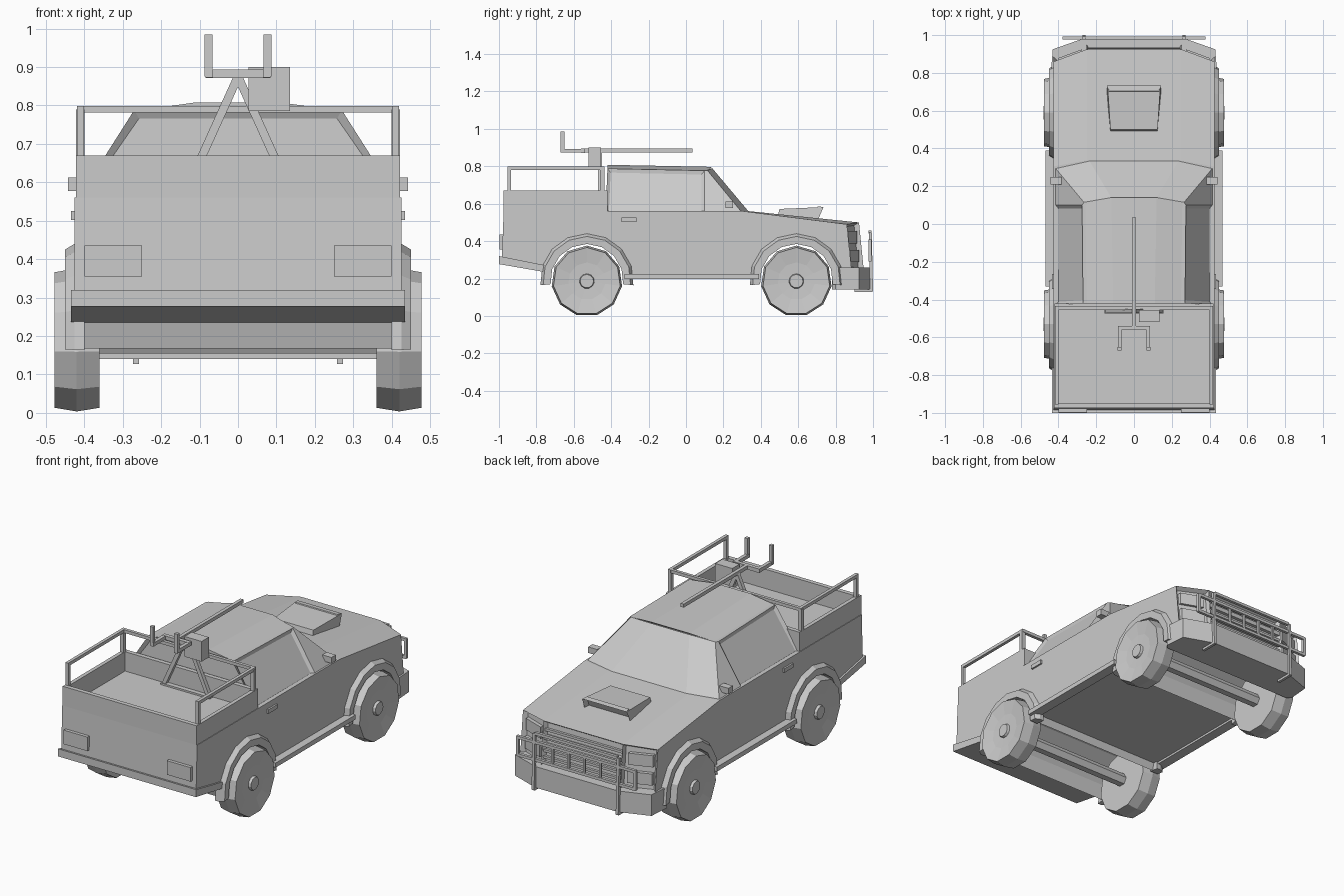
import bpy, bmesh
from math import sin, cos, pi, radians
from mathutils import Vector


def finish(name, bm):
    bmesh.ops.recalc_face_normals(bm, faces=bm.faces)
    me = bpy.data.meshes.new(name)
    bm.to_mesh(me)
    bm.free()
    ob = bpy.data.objects.new(name, me)
    bpy.context.collection.objects.link(ob)
    return ob


def loft(name, rings, select=None, inset=0.02, depth=-0.012):
    """Skin closed rings of equal length, cap the ends, inset selected faces."""
    bm = bmesh.new()
    rows = [[bm.verts.new(p) for p in r] for r in rings]
    for a, b in zip(rows, rows[1:]):
        for i in range(len(a)):
            j = (i + 1) % len(a)
            bm.faces.new((a[i], a[j], b[j], b[i]))
    bm.faces.new(rows[0])
    bm.faces.new(rows[-1])
    bmesh.ops.recalc_face_normals(bm, faces=bm.faces)
    if select:
        fs = [f for f in bm.faces if select(f)]
        bmesh.ops.inset_individual(bm, faces=fs, thickness=inset)
        bmesh.ops.translate(bm, verts=[], vec=(0, 0, 0))
        for f in fs:
            n = f.normal.copy()
            for v in f.verts:
                v.co += n * depth
    return finish(name, bm)


def side_prism(name, prof, x0, x1):
    return loft(name, [[(x, y, z) for y, z in prof] for x in (x0, x1)])


def box(name, x0, x1, y0, y1, z0, z1):
    return side_prism(name, [(y0, z0), (y1, z0), (y1, z1), (y0, z1)], x0, x1)


def bar(name, a, b, w=0.018):
    a, b = Vector(a), Vector(b)
    d = (b - a).normalized()
    u = d.cross(Vector((0, 1, 0) if abs(d.y) < 0.9 else (0, 0, 1))).normalized() * w / 2
    v = d.cross(u).normalized() * w / 2
    return loft(name, [[p + u + v, p - u + v, p - u - v, p + u - v] for p in (a, b)])


def arc(cy, r, n=9, a0=-6, a1=186):
    return [(cy + r * cos(radians(a0 + (a1 - a0) * i / (n - 1))),
             0.19 + r * sin(radians(a0 + (a1 - a0) * i / (n - 1)))) for i in range(n)]


REAR, FRONT = -0.53, 0.59

# Main body: side profile with wheel arches, front pushed out at the middle
def body_ring(x, mid):
    d = 0.065 if mid else 0.0
    prof = [(-0.975, 0.56), (0.305 + d * 0.5, 0.56), (0.86 + d, 0.49 + d * 0.15),
            (0.885 + d, 0.25), (0.85, 0.22)]
    prof += arc(FRONT, 0.21) + [(0.37, 0.21), (-0.31, 0.21)] + arc(REAR, 0.21)
    prof += [(-0.76, 0.24), (-0.985, 0.28)]
    return [(x, y, z) for y, z in prof]

loft("body", [body_ring(-0.425, 0), body_ring(-0.25, 1), body_ring(0.25, 1), body_ring(0.425, 0)],
     lambda f: f.normal.y > 0.5 and f.calc_center_median().y > 0.86, 0.018, -0.025)

# Cargo bed walls
for s in (-1, 1):
    box("bed_side", s * 0.40, s * 0.422, -0.975, -0.43, 0.555, 0.67)
box("tailgate_top", -0.42, 0.42, -0.975, -0.95, 0.555, 0.67)
box("bed_front_wall", -0.42, 0.42, -0.445, -0.42, 0.555, 0.67)

# Cab with recessed glass
base = [(-0.42, -0.43), (-0.42, 0.1), (-0.42, 0.30), (-0.24, 0.34), (0.24, 0.34),
        (0.42, 0.30), (0.42, 0.1), (0.42, -0.43)]
roof = [(-0.27, -0.42, 0.788), (-0.275, 0.10, 0.777), (-0.265, 0.115, 0.777), (-0.12, 0.14, 0.79),
        (0.12, 0.14, 0.79), (0.265, 0.115, 0.777), (0.275, 0.10, 0.777), (0.27, -0.42, 0.788)]
loft("cab", [[(x, y, 0.552) for x, y in base], roof],
     lambda f: abs(f.normal.z) < 0.8 and (abs(f.normal.x) > 0.7 and f.calc_area() > 0.05
                                          or f.normal.y < -0.7), 0.025)
loft("roof_panel", [[(x, -0.42, z) for x, z in ((-0.27, 0.785), (-0.11, 0.808), (0.11, 0.808), (0.27, 0.785))],
                    [(-0.27, 0.11, 0.775), (-0.12, 0.14, 0.797), (0.12, 0.14, 0.797), (0.27, 0.11, 0.775)]])

# Hood scoop, with its raised mouth
loft("hood_scoop", [[(-0.125, 0.49, 0.53), (0.125, 0.49, 0.53), (0.125, 0.50, 0.572), (-0.125, 0.50, 0.572)],
                    [(-0.145, 0.70, 0.50), (0.145, 0.70, 0.50), (0.14, 0.735, 0.582), (-0.14, 0.735, 0.582)]],
     lambda f: f.normal.y > 0.7, 0.012, -0.03)

# Bumpers
outline = [(-0.42, 0.78), (-0.44, 0.80), (-0.43, 0.925), (-0.26, 0.985),
           (0.26, 0.985), (0.43, 0.925), (0.44, 0.80), (0.42, 0.78)]
loft("front_bumper", [[(x, y, z) for x, y in outline] for z in (0.14, 0.26)])
side_prism("rear_bumper", [(-1, 0.32), (-1, 0.277), (-0.74, 0.232), (-0.74, 0.268)], -0.435, 0.435)

# Grille slats and dividers
for i, z in enumerate((0.30, 0.335, 0.37, 0.41, 0.45)):
    y = 0.945 - (z - 0.25) * 0.1
    bar("grille_slat", (-0.245, y - 0.012, z), (0.245, y - 0.012, z), 0.024 if i == 3 else 0.014)

# Bull bar
for z in (0.45, 0.40, 0.30):
    e = 0.26 if z == 0.45 else 0.375
    bar("bull_bar_cross", (-e, 0.984, z), (e, 0.984, z), 0.016)
for x in (-0.15, -0.05, 0.05, 0.15):
    bar("bull_bar_upright", (x, 0.984, 0.30), (x, 0.984, 0.40), 0.012)

for s in (-1, 1):
    bar("bull_bar_post", (s * 0.265, 0.985, 0.45), (s * 0.265, 0.992, 0.13), 0.016)
    bar("bull_bar_end", (s * 0.37, 0.984, 0.295), (s * 0.37, 0.984, 0.405), 0.016)
    bar("bull_bar_foot", (s * 0.265, 0.90, 0.135), (s * 0.265, 0.995, 0.135), 0.016)
    # Stacked headlights on the angled corners
    for z in (0.32, 0.42):
        o = 0.01 if z > 0.4 else 0
        loft("headlight", [[(s * 0.275, 0.925 - o, z + h), (s * 0.40, 0.879 - o, z + h),
                            (s * 0.40, 0.84 - o, z + h), (s * 0.275, 0.88 - o, z + h)] for h in (-0.033, 0.033)])
    # Tail lights, running boards, handles, mirrors
    box("tail_light", s * 0.25, s * 0.40, -0.998, -0.96, 0.355, 0.435)
    box("running_board", s * 0.41, s * 0.468, -0.33, 0.39, 0.198, 0.224)
    box("door_handle", s * 0.42, s * 0.435, -0.345, -0.265, 0.502, 0.525)
    box("mirror", s * 0.385, s * 0.442, 0.21, 0.25, 0.578, 0.612)
    # Fender flares
    for cy in (REAR, FRONT):
        n = 9
        inner, outer, lip = arc(cy, 0.195, n), arc(cy, 0.25, n), arc(cy, 0.235, n)
        loft("fender_flare", [[(s * 0.40, *inner[i]), (s * 0.448, *inner[i]),
                               (s * 0.45, *lip[i]), (s * 0.425, *outer[i]), (s * 0.40, *outer[i])]
                              for i in range(n)])
        # Eleven-sided wheels with dished face and hub
        rings = []
        for x, r in ((0.36, 0.18), (0.42, 0.19), (0.477, 0.18), (0.466, 0.10), (0.464, 0.04), (0.478, 0.036)):
            rings.append([(s * x, cy + r * sin(2 * pi * k / 11), 0.186 + r * cos(2 * pi * k / 11))
                          for k in range(11)])
        loft("wheel", rings)
    # Bed rails
    bar("rail_side", (s * 0.41, -0.955, 0.79), (s * 0.41, -0.435, 0.79))
    bar("rail_post_rear", (s * 0.41, -0.945, 0.66), (s * 0.41, -0.945, 0.79))
    bar("rail_post_front", (s * 0.41, -0.448, 0.66), (s * 0.41, -0.448, 0.79), 0.022)
    # Roof-height mount legs and handles
    bar("mount_leg", (s * 0.145, -0.46, 0.555), (0, -0.46, 0.875), 0.022)
    bar("handle_arm", (s * 0.075, -0.55, 0.883), (s * 0.075, -0.668, 0.883), 0.02)
    bar("handle_grip", (s * 0.077, -0.66, 0.875), (s * 0.077, -0.66, 0.985), 0.02)
bar("rail_cross", (-0.418, -0.445, 0.79), (0.418, -0.445, 0.79))

# Axles
for cy in (REAR, FRONT):
    loft("axle", [[(x, cy + 0.036 * cos(k * pi / 3), 0.186 + 0.036 * sin(k * pi / 3)) for k in range(6)]
                  for x in (-0.38, 0.38)])

# Mounted barrel assembly
bar("barrel", (0, -0.56, 0.884), (0, 0.035, 0.884), 0.02)
bar("handle_cross", (-0.085, -0.55, 0.883), (0.085, -0.55, 0.883), 0.022)
box("side_box", 0.027, 0.135, -0.52, -0.455, 0.785, 0.90)
box("mount_foot", -0.155, 0.155, -0.475, -0.448, 0.55, 0.57)
